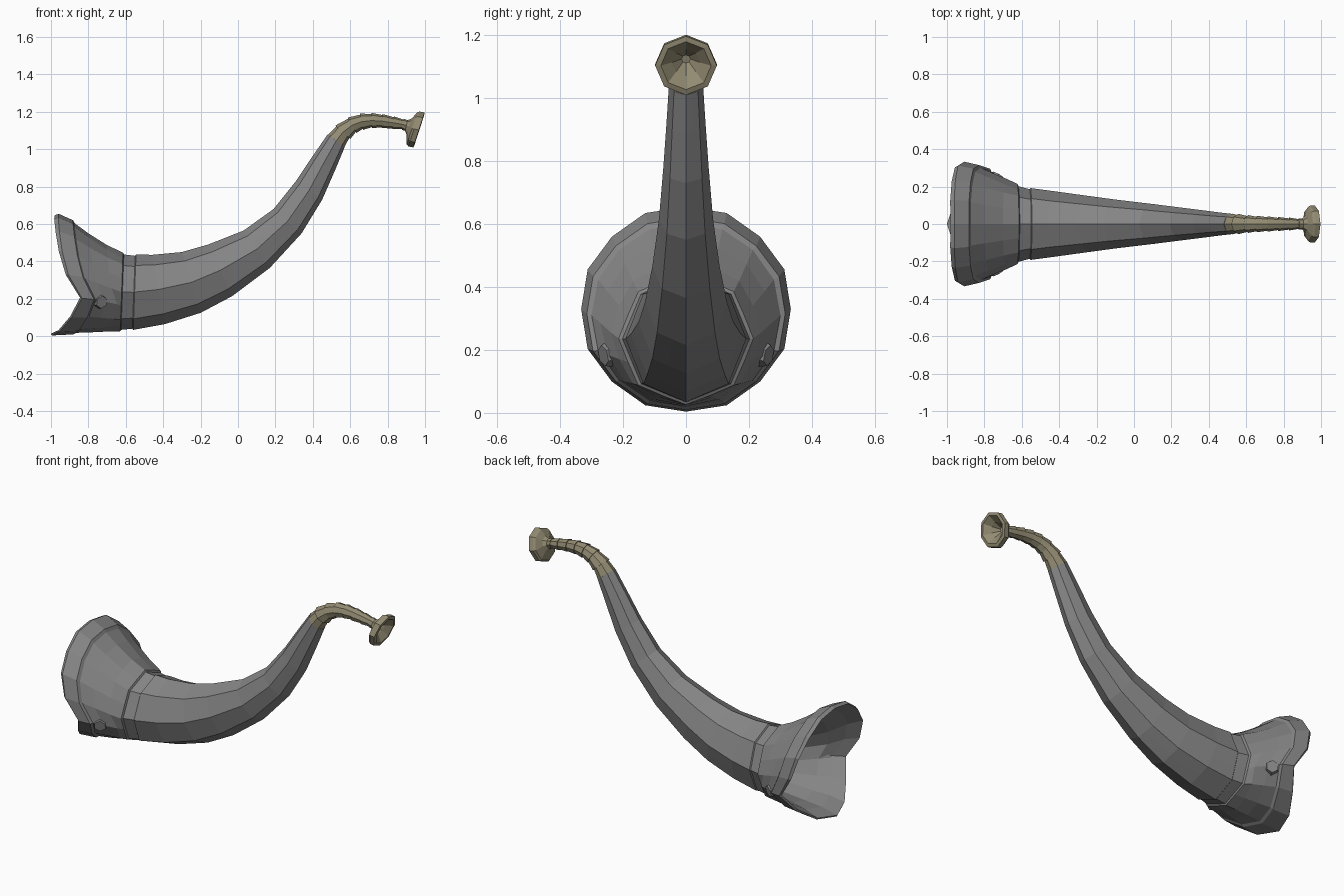
import bpy
import bmesh
from math import sin, cos, pi, radians
from mathutils import Vector

if "Cube" in bpy.data.objects:
    bpy.data.objects.remove(bpy.data.objects["Cube"])


def material(name, colour):
    mat = bpy.data.materials.new(name)
    mat.use_nodes = True
    mat.diffuse_color = (*colour, 1)
    bsdf = mat.node_tree.nodes["Principled BSDF"]
    bsdf.inputs["Base Color"].default_value = (*colour, 1)
    bsdf.inputs["Roughness"].default_value = 0.7
    return mat


grey = material("horn grey", (0.235, 0.235, 0.235))
brass = material("dull brass", (0.29, 0.26, 0.17))

# How far each point of the bell rim is swept back, from top to bottom
SADDLE = (0, 0, 0.01, 0.03, 0.07, 0.15, 0.10, 0.04, 0)


def ring(top, bottom, half_width, roundness=0.0, saddle=0.0):
    """Sixteen points, from an octagon (roundness 0) to a circle (1)."""
    centre = (top + bottom) / 2
    up = (top - bottom) / 2
    points = []
    for i in range(16):
        angle = i * pi / 8
        flat = cos(pi / 8) if i % 2 else 1.0
        reach = flat + (1 - flat) * roundness
        p = centre + up * cos(angle) * reach
        p.y += half_width * sin(angle) * reach
        p.x += SADDLE[min(i, 16 - i)] * saddle
        points.append(p)
    return points


def finish(name, bm, mat):
    bmesh.ops.recalc_face_normals(bm, faces=bm.faces)
    mesh = bpy.data.meshes.new(name)
    bm.to_mesh(mesh)
    bm.free()
    mesh.materials.append(mat)
    obj = bpy.data.objects.new(name, mesh)
    bpy.context.collection.objects.link(obj)
    return obj


def loft(name, rings, mat):
    """Skin consecutive rings and cap both ends."""
    bm = bmesh.new()
    loops = [[bm.verts.new(p) for p in r] for r in rings]
    for a, b in zip(loops, loops[1:]):
        for i in range(len(a)):
            j = (i + 1) % len(a)
            bm.faces.new((a[i], a[j], b[j], b[i]))
    bm.faces.new(loops[0])
    bm.faces.new(loops[-1])
    return finish(name, bm, mat)


def section(top_x, top_z, low_x, low_z, *shape):
    return ring(Vector((top_x, 0, top_z)), Vector((low_x, 0, low_z)), *shape)


# Curved tube: top x, top z, bottom x, bottom z, half width
tube = [
    (.48, 1.08, .57, 1.01, .054),
    (.39, .95, .52, .89, .062),
    (.31, .83, .45, .73, .072),
    (.19, .68, .34, .55, .086),
    (.03, .565, .17, .365, .107),
    (-.16, .49, -.03, .215, .13),
    (-.3, .45, -.2, .125, .151),
    (-.46, .435, -.39, .065, .175),
    (-.545, .438, -.56, .034, .192),
    # recessed band
    (-.55, .43, -.565, .04, .186),
    (-.61, .437, -.625, .034, .202),
]
# Flared bell, adding roundness and saddle
bell = [
    (-.615, .447, -.63, .026, .214, .1, 0),
    (-.7, .487, -.7, .025, .239, .5, .35),
    (-.8, .55, -.78, .021, .272, .9, .5),
    (-.872, .603, -.865, .018, .3, 1.1, .7),
    (-.882, .62, -.88, .01, .315, 1.2, .74),
    # rim
    (-.96, .655, -.995, .004, .333, 1.2, 1),
    (-.982, .645, -1, .013, .323, 1.2, 1),
    # hollow inside
    (-.9, .592, -.9, .035, .29, 1, .8),
    (-.8, .51, -.79, .045, .245, .9, .5),
    (-.6, .41, -.61, .06, .185, 0, 0),
    (-.35, .4, -.32, .14, .13, 0, 0),
]
loft("horn_body", [section(*s) for s in tube + bell], grey)


def pipe_ring(x, z, degrees, radius):
    """Ring across a pipe running at the given angle in the xz plane."""
    a = radians(degrees)
    centre = Vector((x, 0, z))
    up = Vector((-sin(a), 0, cos(a))) * radius
    return ring(centre + up, centre - up, radius)


# Stepped mouth pipe: x, z, angle, radius
pipe = [
    (.525, 1.045, 52, .055),
    (.56, 1.09, 48, .05),
    (.61, 1.128, 30, .044),
    (.66, 1.147, 12, .041),
    (.715, 1.153, 2, .038),
    (.77, 1.15, -5, .035),
    (.83, 1.141, -8, .032),
    (.88, 1.133, -8, .028),
]
# Flared cup with a thick lip and a funnel inside
cup = [
    (.9, 1.127, -14, .029),
    (.915, 1.121, -18, .045),
    (.93, 1.111, -18, .09),
    (.941, 1.108, -18, .098),
    (.967, 1.103, -18, .098),
    (.97, 1.103, -18, .08),
    (.94, 1.113, -18, .045),
    (.905, 1.124, -18, .014),
]
mouth_rings = [pipe_ring(*pipe[0])]
for x, z, angle, radius in pipe[1:]:
    mouth_rings.append(pipe_ring(x, z, angle, radius * 0.93))
    mouth_rings.append(pipe_ring(x, z, angle, radius * 1.08))
mouth_rings += [pipe_ring(*c) for c in cup]
loft("mouthpiece", mouth_rings, brass)

# Small six-sided studs, almost flush with the sides of the bell
for side, label in ((1, "left"), (-1, "right")):
    bm = bmesh.new()
    bmesh.ops.create_cone(bm, cap_ends=True, segments=6,
                          radius1=0.042, radius2=0.034, depth=0.03)
    stud = finish(label + "_stud", bm, grey)
    stud.location = (-0.735, side * 0.25, 0.185)
    facing = Vector((0.45, side * 0.85, -0.2))
    stud.rotation_euler = facing.to_track_quat("Z", "Y").to_euler()
